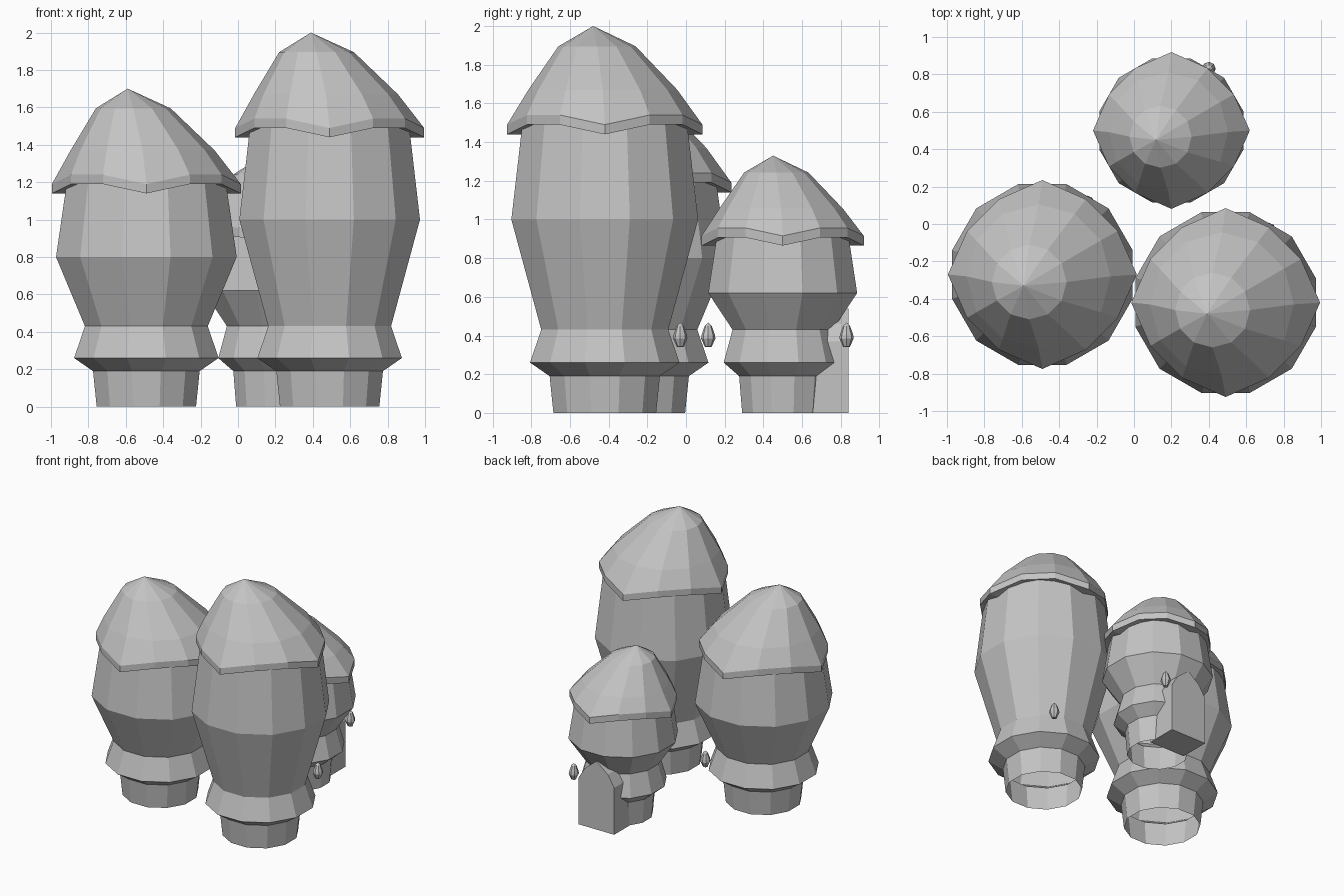
import bpy, bmesh
from math import cos, sin, pi

cube = bpy.data.objects.get("Cube")
if cube:
    bpy.data.objects.remove(cube, do_unlink=True)

stone = bpy.data.materials.new("plain grey")
stone.use_nodes = True
GREY = (0.55, 0.55, 0.55, 1)
stone.diffuse_color = GREY
stone.node_tree.nodes["Principled BSDF"].inputs["Base Color"].default_value = GREY


def finish(name, bm):
    bmesh.ops.recalc_face_normals(bm, faces=bm.faces)
    mesh = bpy.data.meshes.new(name)
    bm.to_mesh(mesh)
    bm.free()
    mesh.materials.append(stone)
    ob = bpy.data.objects.new(name, mesh)
    bpy.context.collection.objects.link(ob)
    return ob


def loft(name, rings, tip=None):
    """Bridge rings of points from bottom to top, optionally ending in a tip."""
    bm = bmesh.new()
    loops = [[bm.verts.new(p) for p in ring] for ring in rings]
    n = len(loops[0])
    for low, high in zip(loops, loops[1:]):
        for i in range(n):
            j = (i + 1) % n
            bm.faces.new((low[i], low[j], high[j], high[i]))
    if tip:
        top = bm.verts.new(tip)
        for i in range(n):
            bm.faces.new((loops[-1][i], loops[-1][(i + 1) % n], top))
    return finish(name, bm)


def circle(x, y, r, z, n=12, turn=0.0):
    return [(x + r * cos(2 * pi * (i + turn) / n),
             y + r * sin(2 * pi * (i + turn) / n), z) for i in range(n)]


def eave(x, y, r, z, lift):
    """Wavy ring: four low outer points, raised and pulled in between."""
    ring = []
    for i in range(12):
        corner = i % 3 == 0
        k = r if corner else r * 0.92
        a = pi * i / 6
        ring.append((x + k * cos(a), y + k * sin(a), z if corner else z + lift))
    return ring


def house(side, x, y, s, belly_z, eave_z):
    # Open-bottomed body with foot, flared skirt and belly
    profile = [(0.275, 0), (0.295, 0.19), (0.4, 0.26), (0.34, 0.43),
               (0.5, belly_z), (0.44, eave_z + 0.06)]
    k = 0.79 if s < 1 else 1.0
    rings = []
    for i, (r, z) in enumerate(profile):
        f = k if i < 4 else s * 0.96 if s < 1 else 1.0
        rings.append(circle(x, y, r * f, z, turn=0.5))
    loft(side + "_house_body", rings)

    # Leaning faceted roof with a wavy rim
    lift = 0.05 * s
    top = eave_z + 0.05
    loft(side + "_house_roof", [
        eave(x, y, 0.42 * s, eave_z, lift),
        eave(x, y, 0.505 * s, eave_z, lift),
        eave(x, y, 0.505 * s, top, lift),
        circle(x - 0.02 * s, y - 0.01 * s, 0.385 * s, eave_z + 0.23 * s),
        circle(x - 0.07 * s, y - 0.04 * s, 0.2 * s, eave_z + 0.455 * s),
    ], (x - 0.1 * s, y - 0.06 * s, eave_z + 0.56 * s))


def lantern(side, x, y):
    profile = [(0.001, 0.34), (0.018, 0.342), (0.037, 0.385), (0.034, 0.405), (0.018, 0.45)]
    loft(side + "_lantern", [circle(x, y, r, z, 8) for r, z in profile], (x, y, 0.467))


house("right", -0.49, -0.27, 1.0, 0.8, 1.14)
house("left", 0.49, -0.42, 1.0, 1.0, 1.44)
house("back", 0.2, 0.5, 0.83, 0.62, 0.865)

lantern("right", -0.25, 0.115)
lantern("left", 0.72, -0.03)
lantern("back", 0.4, 0.83)

# Pointed door porch on the back house
half = [(0.155, 0), (0.155, 0.37), (0.1, 0.46)]
outline = half + [(0, 0.54)] + [(-u, z) for u, z in reversed(half)]
bm = bmesh.new()
face = bm.faces.new([bm.verts.new((0.195 + u, 0.6, z)) for u, z in outline])
out = bmesh.ops.extrude_face_region(bm, geom=[face])
moved = [v for v in out["geom"] if isinstance(v, bmesh.types.BMVert)]
bmesh.ops.translate(bm, verts=moved, vec=(0, 0.24, 0))
finish("door", bm)
